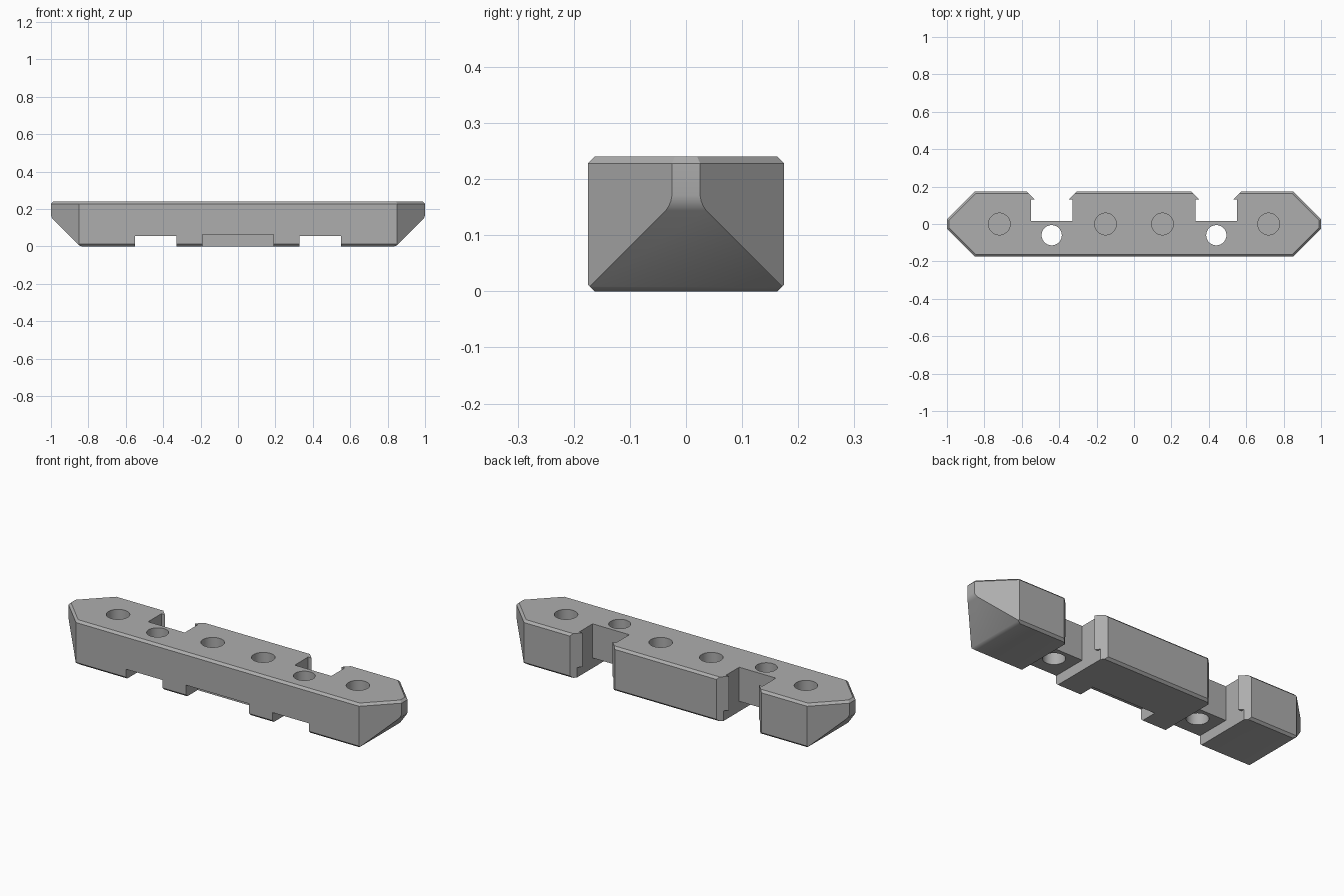
import bpy, bmesh, math
from mathutils import Vector

if "Cube" in bpy.data.objects:
    bpy.data.objects.remove(bpy.data.objects["Cube"])

grey = bpy.data.materials.new("plain grey")
grey.diffuse_color = (0.42, 0.42, 0.42, 1)
grey.use_nodes = True
grey.node_tree.nodes["Principled BSDF"].inputs["Base Color"].default_value = grey.diffuse_color
H = 0.24       # bar height
C = 0.012      # chamfer size


def prism_mesh(outline, z0, z1):
    """Closed prism from a flat outline of (x, y) points."""
    bm = bmesh.new()
    low = [bm.verts.new((x, y, z0)) for x, y in outline]
    high = [bm.verts.new((x, y, z1)) for x, y in outline]
    bm.faces.new(low[::-1])
    bm.faces.new(high)
    n = len(outline)
    for i in range(n):
        j = (i + 1) % n
        bm.faces.new((low[i], low[j], high[j], high[i]))
    bmesh.ops.recalc_face_normals(bm, faces=bm.faces[:])
    return bm


def make_object(name, bm):
    mesh = bpy.data.meshes.new(name)
    bm.to_mesh(mesh)
    bm.free()
    mesh.materials.append(grey)
    ob = bpy.data.objects.new(name, mesh)
    bpy.context.collection.objects.link(ob)
    return ob


def prism(name, outline, z0, z1):
    return make_object(name, prism_mesh(outline, z0, z1))


def slice_off(bm, point, normal):
    """Remove everything beyond a plane and cap the cut."""
    bmesh.ops.bisect_plane(bm, geom=bm.verts[:] + bm.edges[:] + bm.faces[:], dist=1e-6,
                           plane_co=Vector(point), plane_no=Vector(normal).normalized(),
                           clear_outer=True)
    rim = [e for e in bm.edges if len(e.link_faces) == 1]
    if rim:
        bmesh.ops.holes_fill(bm, edges=rim, sides=0)


def circle(x, y, r, n=48):
    return [(x + r * math.cos(2 * math.pi * i / n), y + r * math.sin(2 * math.pi * i / n))
            for i in range(n)]


def box(x0, x1, y0, y1):
    return [(x0, y0), (x1, y0), (x1, y1), (x0, y1)]


# Bar with pointed ends
outline = [(-0.85, -0.175), (0.85, -0.175), (1, -0.025), (1, 0.025),
           (0.85, 0.175), (-0.85, 0.175), (-1, 0.025), (-1, -0.025)]
bm = prism_mesh(outline, 0, H)

# Sloping undersides, rounded where they meet the tips
a45 = math.radians(45)
R = 0.05
for s in (-1, 1):
    slice_off(bm, (s * 0.845, 0, 0), (s, 0, -1))
    cx, cz = 1 - R, 0.155 + R * math.tan(a45 / 2)
    for k in (1, 2, 3):
        a = a45 * k / 4
        slice_off(bm, (s * (cx + R * math.cos(a)), 0, cz - R * math.sin(a)),
                  (s * math.cos(a), 0, -math.sin(a)))
    a = a45 * 1.5
    slice_off(bm, (s * 0.835, 0, 0), (s * math.cos(a), 0, -math.sin(a)))

# Chamfers around the top and along the bottom
for i, (x, y) in enumerate(outline):
    x2, y2 = outline[(i + 1) % len(outline)]
    n = Vector((y2 - y, x - x2, 0)).normalized()
    slice_off(bm, (x, y, H - C), n + Vector((0, 0, 1)))
for s in (-1, 1):
    slice_off(bm, (0, s * 0.175, C), (0, s, -1))
bmesh.ops.recalc_face_normals(bm, faces=bm.faces[:])
body = make_object("bar_body", bm)

# Cutters: front recess, rear notches, underside channels and round holes
cutters = [prism("front_recess_cutter", box(-0.19, 0.19, -0.3, -0.075), -0.1, 0.065)]
notch = [(0.33, 0.015), (0.55, 0.015), (0.55, 0.13), (0.53, 0.13), (0.59, 0.19),
         (0.29, 0.19), (0.35, 0.13), (0.33, 0.13)]
for s in (-1, 1):
    cutters += [
        prism("rear_notch_cutter", [(s * x, y) for x, y in notch], -0.1, 0.4),
        prism("under_channel_cutter", box(s * 0.44 - 0.11, s * 0.44 + 0.11, -0.3, 0.3), -0.1, 0.055),
        prism("through_hole_cutter", circle(s * 0.44, -0.06, 0.054), -0.1, 0.4),
        prism("inner_pocket_cutter", circle(s * 0.152, 0, 0.058), H - 0.12, 0.4),
        prism("outer_pocket_cutter", circle(s * 0.72, 0, 0.058), H - 0.12, 0.4)]

bpy.context.view_layer.objects.active = body
body.select_set(True)
bpy.context.view_layer.update()
for c in cutters:
    m = body.modifiers.new("cut", 'BOOLEAN')
    m.operation, m.solver, m.object = 'DIFFERENCE', 'EXACT', c
    bpy.ops.object.modifier_apply(modifier=m.name)
    assert len(body.data.polygons), "empty after " + c.name
for c in cutters:
    bpy.data.objects.remove(c, do_unlink=True)

bpy.ops.object.shade_smooth_by_angle(angle=math.radians(30))
